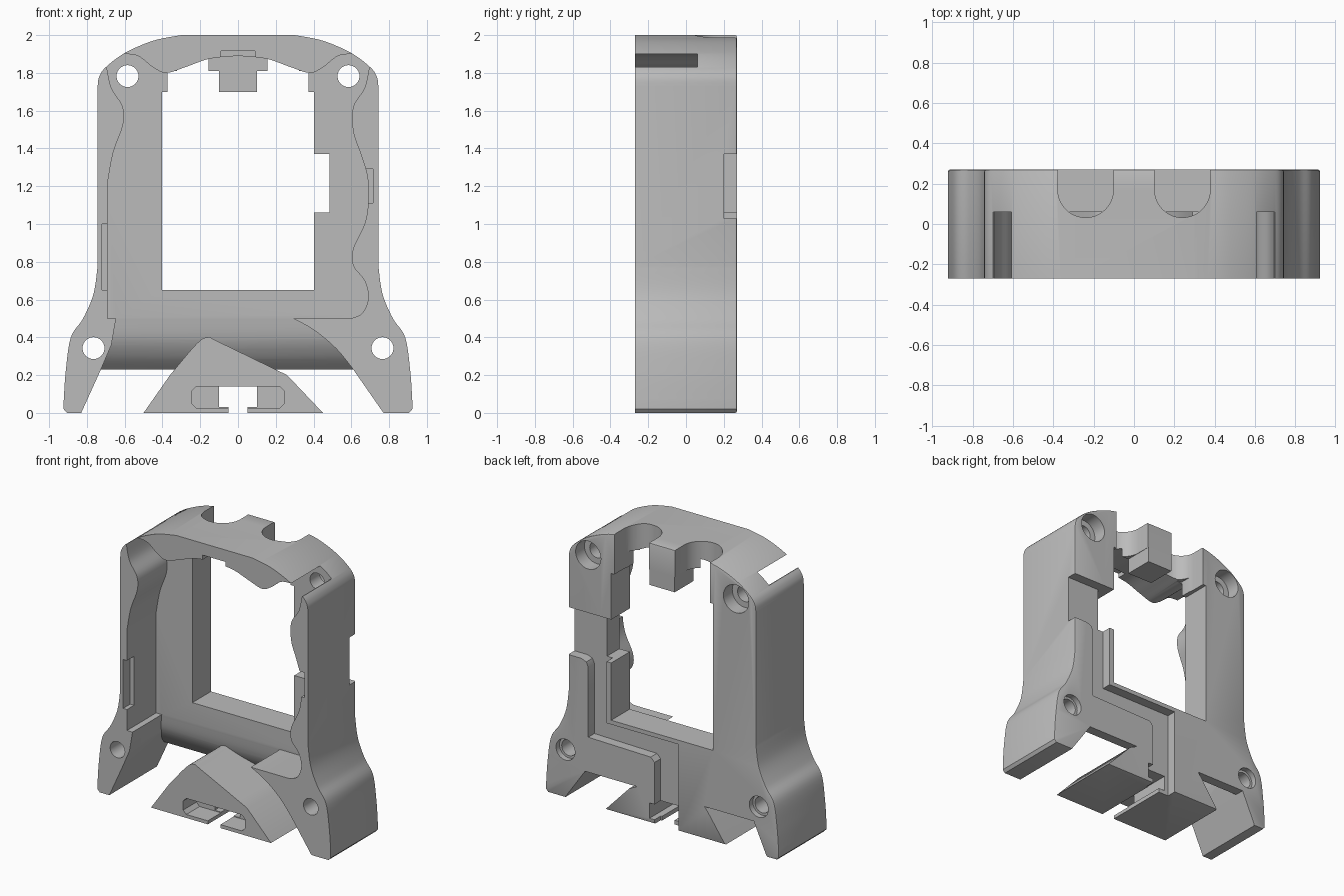
import bpy, bmesh, math
from mathutils import Vector

cube = bpy.data.objects.get("Cube")
if cube:
    bpy.data.objects.remove(cube, do_unlink=True)

gray = bpy.data.materials.new("light_gray")
gray.use_nodes = True
gray.diffuse_color = (0.5, 0.5, 0.5, 1)
gray.node_tree.nodes["Principled BSDF"].inputs["Base Color"].default_value = (0.5, 0.5, 0.5, 1)


def smooth(pts, steps=6):
    """Open Catmull-Rom curve through the points."""
    p = [Vector(q) for q in [pts[0]] + pts + [pts[-1]]]
    out = []
    for a, b, c, d in zip(p, p[1:], p[2:], p[3:]):
        for i in range(steps):
            t = i / steps
            out.append(tuple(0.5 * (2 * b + (c - a) * t + (2 * a - 5 * b + 4 * c - d) * t * t
                                    + (3 * b - a - 3 * c + d) * t ** 3)))
    return out + [pts[-1]]


def mirrored(pts):
    return [(-x, z) for x, z in reversed(pts)]


def prism(name, pts, start, end, axis="y", bevel=0):
    """Extrude a profile along y (points are x, z) or along x (points are y, z)."""
    place = (lambda u, v, d: (u, d, v)) if axis == "y" else (lambda u, v, d: (d, u, v))
    bm = bmesh.new()
    face = bm.faces.new([bm.verts.new(place(u, v, start)) for u, v in pts])
    far = bmesh.ops.extrude_face_region(bm, geom=[face])["geom"]
    shift = place(0, 0, end - start)
    bmesh.ops.translate(bm, vec=shift, verts=[g for g in far if isinstance(g, bmesh.types.BMVert)])
    if bevel:
        edges = [g for g in far if isinstance(g, bmesh.types.BMEdge)]
        bmesh.ops.bevel(bm, geom=edges, offset=bevel, segments=2, profile=0.5, affect="EDGES")
    bmesh.ops.recalc_face_normals(bm, faces=bm.faces)
    mesh = bpy.data.meshes.new(name)
    bm.to_mesh(mesh)
    bm.free()
    mesh.materials.append(gray)
    obj = bpy.data.objects.new(name, mesh)
    bpy.context.collection.objects.link(obj)
    return obj


def box(x0, x1, y0, y1, z0, z1):
    return prism("cutter", [(x0, z0), (x1, z0), (x1, z1), (x0, z1)], y0, y1)


def drill(x, z, r, y0, y1):
    ring = [math.tau * i / 32 for i in range(32)]
    return prism("cutter", [(x + r * math.cos(a), z + r * math.sin(a)) for a in ring], y0, y1)


def combine(target, cutter, operation="DIFFERENCE"):
    mod = target.modifiers.new("cut", "BOOLEAN")
    mod.operation, mod.solver, mod.object = operation, "EXACT", cutter
    bpy.context.view_layer.update()
    graph = bpy.context.evaluated_depsgraph_get()
    mesh = bpy.data.meshes.new_from_object(target.evaluated_get(graph))
    target.modifiers.clear()
    target.data = mesh
    bpy.data.objects.remove(cutter, do_unlink=True)


# Outer shell: splayed feet, straight sides, arched top
leg = [(0.77, 0), (0.905, 0), (0.923, 0.02)]
side = smooth([(0.923, 0.06), (0.912, 0.22), (0.885, 0.4), (0.82, 0.5), (0.765, 0.63), (0.743, 0.78)])
arch = smooth([(0.743, 1.73), (0.735, 1.78), (0.7, 1.83), (0.6, 1.905), (0.45, 1.97), (0.3, 2.0)])
half = leg + side + arch
body = prism("housing_frame", half + mirrored(half), -0.27, 0.27, bevel=0.01)

# Front pocket with wavy walls, breaking out at the upper corners
right_wall = smooth([(0.6, 0.5), (0.66, 0.53), (0.69, 0.61), (0.67, 0.7), (0.61, 0.78), (0.61, 0.87),
                     (0.67, 1.0), (0.69, 1.12), (0.685, 1.25), (0.65, 1.37), (0.61, 1.49),
                     (0.61, 1.62), (0.67, 1.72), (0.695, 1.83)])
top_half = smooth([(0.61, 1.9), (0.53, 1.89), (0.45, 1.83), (0.38, 1.8), (0.28, 1.83),
                   (0.15, 1.875), (0, 1.89)])
left_wall = smooth([(-0.695, 1.83), (-0.67, 1.72), (-0.61, 1.62), (-0.61, 1.52), (-0.66, 1.38),
                    (-0.69, 1.22)])
pocket = (right_wall + [(0.85, 1.83), (0.85, 1.9)] + top_half + mirrored(top_half)[1:]
          + [(-0.85, 1.9), (-0.85, 1.83)] + left_wall + [(-0.69, 0.5)])
combine(body, prism("cutter", pocket, -0.4, 0.06))

# Window with side notch and the shallow wall recesses
for b in [(-0.403, 0.403, -0.1, 0.4, 0.65, 1.7),
          (0.39, 0.485, -0.1, 0.4, 1.06, 1.37),
          (-0.72, -0.68, -0.4, -0.19, 0.65, 1.0),
          (0.67, 0.715, -0.4, -0.19, 1.11, 1.29),
          (-0.09, 0.09, -0.4, -0.2, 1.85, 1.915)]:
    combine(body, box(*b))

# Round-ended notches through the top, either side of the middle tab
for s in (-1, 1):
    arc = [math.pi + math.pi * i / 20 for i in range(21)]
    u_shape = [(0.24 * s + 0.138 * math.cos(a), 0.17 + 0.138 * math.sin(a)) for a in arc]
    u_shape += [(0.24 * s + 0.138, 0.4), (0.24 * s - 0.138, 0.4)]
    notch = prism("cutter", u_shape, 1.6, 2.2)
    for v in notch.data.vertices:
        v.co = (v.co.x, v.co.z, v.co.y)
    notch.data.flip_normals()
    combine(body, notch)
    x0, x1 = sorted((0.1 * s, 0.372 * s))
    combine(body, box(x0, x1, 0.05, 0.4, 1.65, 1.81))

# Hollow under the pocket, leaving the legs and the peaked centre foot
peak = smooth([(-0.36, 0.2), (-0.22, 0.365), (-0.16, 0.4), (-0.1, 0.375), (0.26, 0.2)], 4)
under = ([(-0.645, 0.505), (-0.67, 0.36), (-0.73, 0.22), (-0.83, 0), (-0.85, -0.05), (-0.53, -0.05), (-0.5, 0)]
         + peak + [(0.45, 0), (0.49, -0.05), (0.81, -0.05), (0.77, 0)]
         + smooth([(0.61, 0.23), (0.52, 0.34), (0.4, 0.44), (0.28, 0.505)], 4))
hollow = prism("cutter", under, -0.4, 0.4)
curve = smooth([(0.2, 0.23), (0.13, 0.3), (0.08, 0.39), (0.06, 0.505)])
limit = [(-0.5, -0.2), (0.5, -0.2), (0.5, 0.23)] + curve + [(-0.5, 0.505)]
combine(hollow, prism("cutter", limit, -1, 1, axis="x"), "INTERSECT")
combine(body, hollow)

# Cable channel on the back
channel = [(0.9, 1.03), (0.64, 1.03), (0.6, 1.015), (0.585, 0.98), (0.585, 0.48), (0.09, 0.47),
           (0.06, 0.44), (0.06, -0.1), (-0.13, -0.1), (-0.13, 0.62), (0.44, 0.62), (0.44, 1.06),
           (0.3, 1.06), (0.3, 1.37), (0.9, 1.37)]
combine(body, prism("cutter", channel, 0.2, 0.4))

# Keyhole slot in the centre foot
for b in [(-0.1, 0.1, -0.4, 0.4, 0.03, 0.14),
          (-0.05, 0.05, -0.4, 0.4, -0.1, 0.05)]:
    combine(body, box(*b))
flare = [(-0.22, 0.025), (0.22, 0.025), (0.245, 0.05), (0.245, 0.115), (0.22, 0.14), (-0.22, 0.14),
         (-0.245, 0.115), (-0.245, 0.05)]
combine(body, prism("cutter", flare, -0.4, -0.12))

# Screw holes with counterbores at the back
for s in (-1, 1):
    for x, z, r, bore, depth in [(0.585, 1.783, 0.058, 0.1, 0.1), (0.765, 0.343, 0.058, 0.075, 0.04)]:
        combine(body, drill(s * x, z, r, -0.4, 0.4))
        combine(body, drill(s * x, z, bore, 0.27 - depth, 0.4))

# Smooth the curved walls, keep the machined edges sharp
bpy.ops.object.select_all(action="DESELECT")
body.select_set(True)
bpy.context.view_layer.objects.active = body
bpy.ops.object.shade_smooth_by_angle(angle=math.radians(25))
